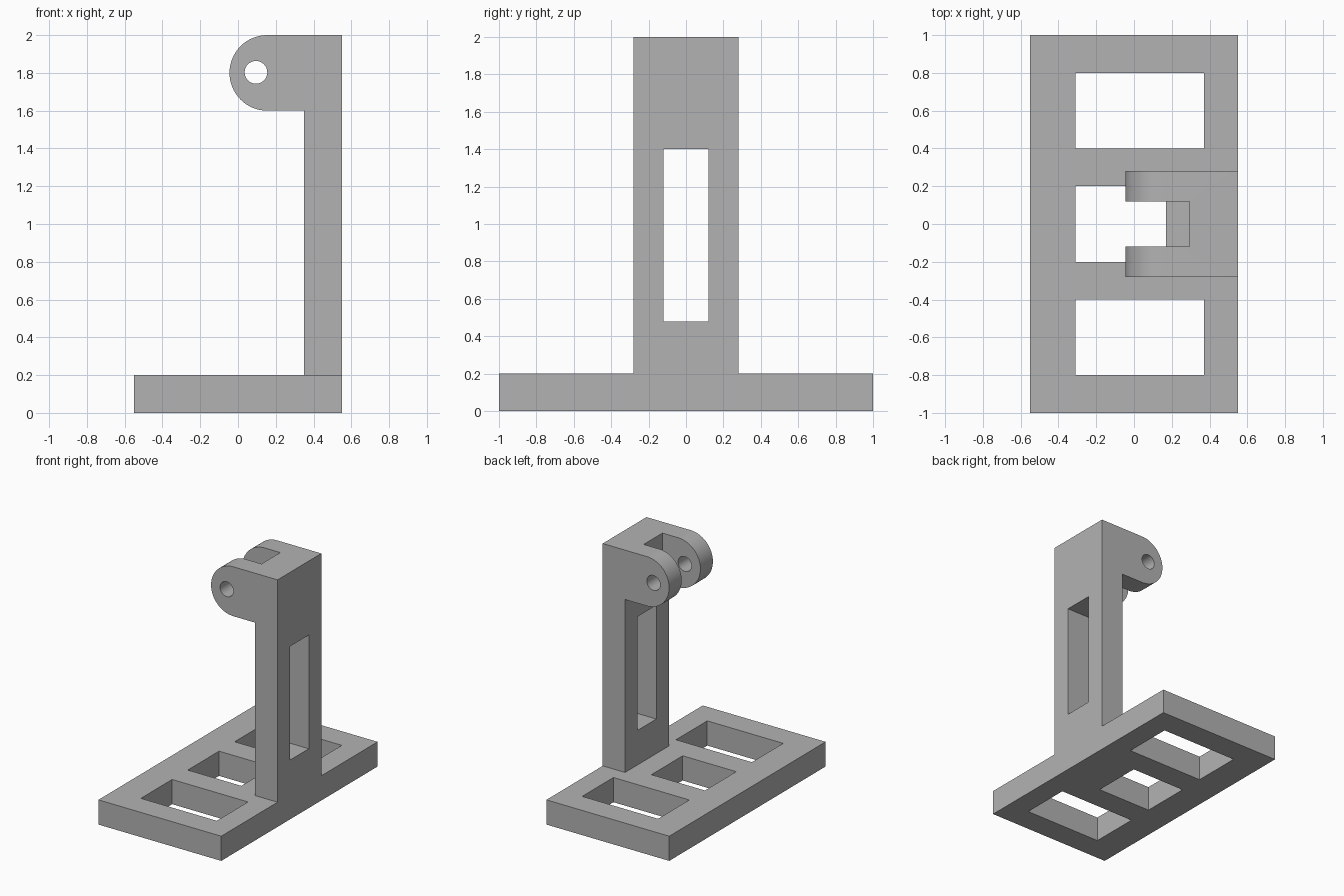
import bpy, bmesh, math
from mathutils import Vector

cube = bpy.data.objects.get("Cube")
if cube:
    bpy.data.objects.remove(cube, do_unlink=True)

grey = bpy.data.materials.new("plain grey")
grey.use_nodes = True
colour = (0.45, 0.45, 0.45, 1)
grey.diffuse_color = colour
grey.node_tree.nodes["Principled BSDF"].inputs["Base Color"].default_value = colour


def prism(name, points, direction):
    """Extrude a planar outline along a direction."""
    bm = bmesh.new()
    face = bm.faces.new([bm.verts.new(p) for p in points])
    extruded = bmesh.ops.extrude_face_region(bm, geom=[face])["geom"]
    verts = [v for v in extruded if isinstance(v, bmesh.types.BMVert)]
    bmesh.ops.translate(bm, verts=verts, vec=Vector(direction))
    bmesh.ops.recalc_face_normals(bm, faces=bm.faces)
    mesh = bpy.data.meshes.new(name)
    bm.to_mesh(mesh)
    bm.free()
    mesh.materials.append(grey)
    obj = bpy.data.objects.new(name, mesh)
    bpy.context.collection.objects.link(obj)
    return obj


def box(name, x, y, z):
    outline = [(x[0], y[0], z[0]), (x[1], y[0], z[0]),
               (x[1], y[1], z[0]), (x[0], y[1], z[0])]
    return prism(name, outline, (0, 0, z[1] - z[0]))


def arc(x, z, radius, start, end, steps, y):
    """Points of an arc in the x-z plane, angles in degrees."""
    angles = [math.radians(start + (end - start) * i / steps) for i in range(steps + 1)]
    return [(x + radius * math.cos(a), y, z + radius * math.sin(a)) for a in angles]


def activate(obj):
    bpy.ops.object.select_all(action="DESELECT")
    obj.select_set(True)
    bpy.context.view_layer.objects.active = obj


def cut(obj, cutter):
    mod = obj.modifiers.new("cut", "BOOLEAN")
    mod.operation = "DIFFERENCE"
    mod.solver = "EXACT"
    mod.object = cutter
    activate(obj)
    bpy.ops.object.modifier_apply(modifier=mod.name)
    bpy.data.objects.remove(cutter, do_unlink=True)


# Base plate with two large windows and a shorter one in the middle
base = box("base_plate", (-0.55, 0.55), (-1, 1), (0, 0.2))
for x_end, y in ((0.37, (-0.8, -0.4)), (0.17, (-0.2, 0.2)), (0.37, (0.4, 0.8))):
    cut(base, box("window_cutter", (-0.31, x_end), y, (-0.1, 0.3)))

# Upright post and rounded clevis as one side profile
half = 0.28
profile = [(0.55, -half, 0.2), (0.55, -half, 2)]
profile += arc(0.155, 1.8, 0.2, 90, 270, 32, -half)
profile += [(0.35, -half, 1.6), (0.35, -half, 0.2)]
post = prism("post_with_clevis", profile, (0, 2 * half, 0))

# Tall post window, slot between the ears, and pin hole
cut(post, box("window_cutter", (0.3, 0.6), (-0.12, 0.12), (0.48, 1.4)))
cut(post, box("slot_cutter", (-0.2, 0.295), (-0.12, 0.12), (1.5, 2.1)))
cut(post, prism("pin_cutter", arc(0.095, 1.803, 0.06, 0, 348.75, 31, -0.4), (0, 0.8, 0)))

for obj in (base, post):
    activate(obj)
    bpy.ops.object.shade_smooth_by_angle(angle=math.radians(30))
